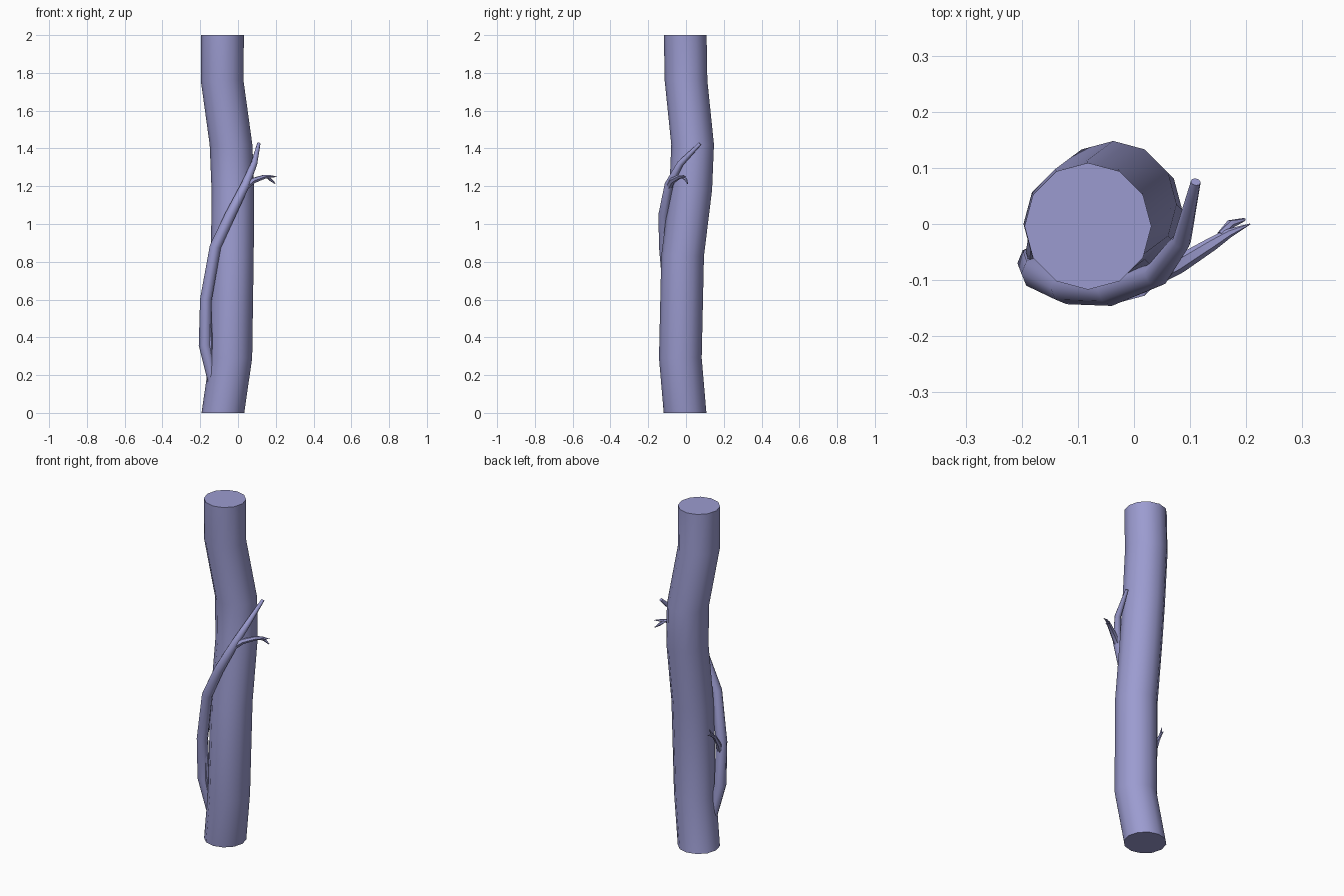
import bpy, bmesh, math
from mathutils import Vector

cube = bpy.data.objects.get("Cube")
if cube:
    bpy.data.objects.remove(cube, do_unlink=True)

# Single flat colour
bark = bpy.data.materials.new("lavender_bark")
bark.use_nodes = True
colour = (0.33, 0.33, 0.63, 1)
bark.diffuse_color = colour
bark.node_tree.nodes["Principled BSDF"].inputs["Base Color"].default_value = colour

UP = Vector((0, 0, 1))


def tube(name, path, sides, level=False):
    """Capped tube through (x, y, z, radius) points; level keeps rings horizontal."""
    points = [Vector(p[:3]) for p in path]
    bm = bmesh.new()
    rings = []
    for i, p in enumerate(points):
        tangent = points[min(i + 1, len(points) - 1)] - points[max(i - 1, 0)]
        turn = UP.rotation_difference(UP if level else tangent)
        ring = []
        for k in range(sides):
            a = math.tau * k / sides
            offset = Vector((math.cos(a), math.sin(a), 0)) * path[i][3]
            ring.append(bm.verts.new(p + turn @ offset))
        rings.append(ring)
    for low, high in zip(rings, rings[1:]):
        for k in range(sides):
            n = (k + 1) % sides
            bm.faces.new((low[k], low[n], high[n], high[k]))
    bm.faces.new(rings[0][::-1])
    bm.faces.new(rings[-1])
    bmesh.ops.recalc_face_normals(bm, faces=bm.faces)
    mesh = bpy.data.meshes.new(name)
    bm.to_mesh(mesh)
    bm.free()
    mesh.materials.append(bark)
    obj = bpy.data.objects.new(name, mesh)
    bpy.context.collection.objects.link(obj)
    bpy.ops.object.select_all(action="DESELECT")
    obj.select_set(True)
    bpy.context.view_layer.objects.active = obj
    bpy.ops.object.shade_smooth_by_angle(angle=math.radians(50))
    return obj


# Gently bent trunk
R = 0.113
tube("trunk", [(-0.08, -0.005, 0, R), (-0.038, -0.03, 0.29, R),
               (-0.03, -0.018, 0.83, R), (-0.027, 0.025, 1.18, R),
               (-0.037, 0.035, 1.42, R), (-0.084, 0, 1.76, R),
               (-0.082, -0.004, 2, R)], 12, level=True)

# Vine wrapping across the front
tube("vine", [(-0.13, -0.055, 0.15, 0.025), (-0.175, -0.07, 0.36, 0.033),
              (-0.17, -0.088, 0.6, 0.031), (-0.12, -0.113, 0.88, 0.03),
              (-0.04, -0.118, 1.05, 0.028), (0.04, -0.09, 1.21, 0.023),
              (0.085, -0.03, 1.32, 0.017), (0.11, 0.075, 1.425, 0.009)], 8)

# Upper twig with a forked tip
tube("upper_twig", [(0.03, -0.095, 1.19, 0.018), (0.08, -0.072, 1.23, 0.016),
                    (0.14, -0.035, 1.25, 0.012), (0.17, -0.016, 1.252, 0.008),
                    (0.207, 0, 1.25, 0.001)], 6)
tube("upper_twig_fork", [(0.155, -0.02, 1.25, 0.008), (0.172, 0, 1.235, 0.008),
                         (0.197, 0.008, 1.214, 0.003)], 6)

# Lower twig with a forked tip, curling round the trunk side
tube("lower_twig", [(-0.168, -0.08, 0.53, 0.016), (-0.178, -0.05, 0.6, 0.015),
                    (-0.176, -0.015, 0.66, 0.011), (-0.172, 0.015, 0.68, 0.007),
                    (-0.168, 0.04, 0.685, 0.001)], 6)
tube("lower_twig_fork", [(-0.176, -0.005, 0.67, 0.007), (-0.174, 0.012, 0.69, 0.006),
                         (-0.17, 0.025, 0.715, 0.002)], 6)

# Thin root strand beside the vine foot
tube("root_strand", [(-0.14, -0.075, 0.18, 0.006), (-0.148, -0.08, 0.4, 0.013),
                     (-0.16, -0.085, 0.6, 0.014)], 6)
